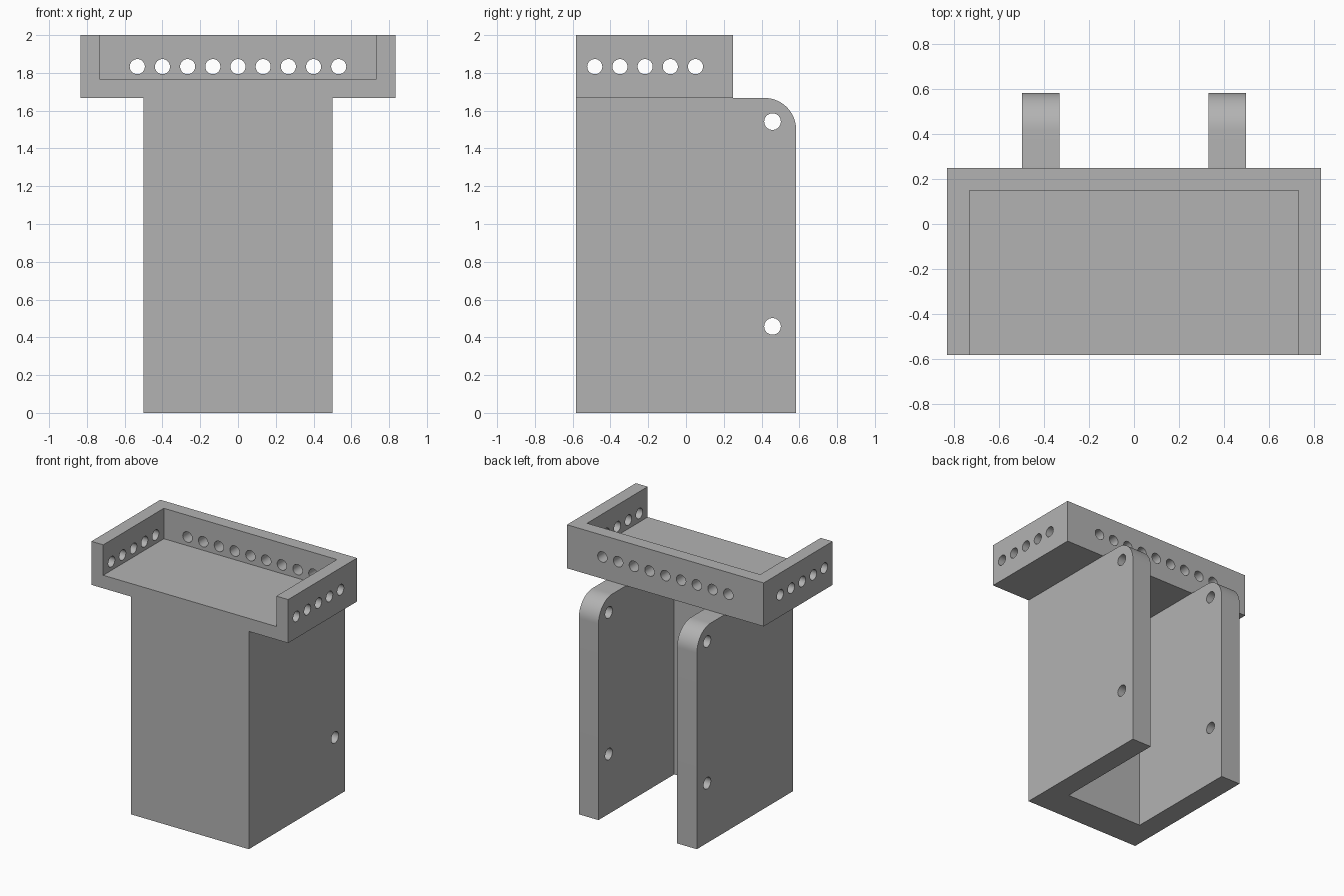
import bpy, bmesh
from math import radians
from mathutils import Matrix, Vector

cube = bpy.data.objects.get("Cube")
if cube:
    bpy.data.objects.remove(cube, do_unlink=True)

grey = bpy.data.materials.new("plain_grey")
grey.use_nodes = True
grey.diffuse_color = (0.45, 0.45, 0.45, 1)
grey.node_tree.nodes["Principled BSDF"].inputs["Base Color"].default_value = (0.45, 0.45, 0.45, 1)


def make(name, bm):
    bmesh.ops.recalc_face_normals(bm, faces=bm.faces)
    mesh = bpy.data.meshes.new(name)
    bm.to_mesh(mesh)
    bm.free()
    mesh.materials.append(grey)
    obj = bpy.data.objects.new(name, mesh)
    bpy.context.collection.objects.link(obj)
    return obj


def box(name, low, high):
    low, high = Vector(low), Vector(high)
    bm = bmesh.new()
    matrix = Matrix.Translation((low + high) / 2) @ Matrix.Diagonal((*(high - low), 1))
    bmesh.ops.create_cube(bm, size=1, matrix=matrix)
    return make(name, bm)


def drills(name, axis, radius, depth, centres):
    """Parallel cylinders along one axis, used as a single cutter."""
    bm = bmesh.new()
    turn = Matrix.Rotation(radians(90), 4, "Y" if axis == "X" else "X")
    for c in centres:
        bmesh.ops.create_cone(bm, cap_ends=True, segments=32, radius1=radius, radius2=radius,
                              depth=depth, matrix=Matrix.Translation(c) @ turn)
    return make(name, bm)


def combine(target, tool, operation):
    """Apply a boolean and discard its tool object."""
    tool.hide_render = True
    mod = target.modifiers.new(operation, "BOOLEAN")
    mod.object, mod.operation, mod.solver = tool, operation, "EXACT"
    with bpy.context.temp_override(object=target, active_object=target):
        bpy.ops.object.modifier_apply(modifier=mod.name)
    bpy.data.objects.remove(tool, do_unlink=True)


front, back, ledge = -0.583, 0.583, 1.667

# Channel column: U-shaped plan, extruded upward, open at the back
plan = [(-0.5, front), (0.5, front), (0.5, back), (0.333, back),
        (0.333, -0.333), (-0.333, -0.333), (-0.333, back), (-0.5, back)]
bm = bmesh.new()
base = bm.faces.new([bm.verts.new((x, y, 0)) for x, y in plan])
top = bmesh.ops.extrude_face_region(bm, geom=[base])["geom"]
bmesh.ops.translate(bm, vec=(0, 0, ledge), verts=[v for v in top if isinstance(v, bmesh.types.BMVert)])

# Rounded upper back corners of both side plates
corners = [e for e in bm.edges if all(v.co.y > 0.5 and v.co.z > 1 for v in e.verts)]
bmesh.ops.bevel(bm, geom=corners, offset=0.167, segments=16, profile=0.5, affect="EDGES")
bracket = make("tray_bracket", bm)

# Mounting holes through the side plates
combine(bracket, drills("mount_drills", "X", 0.044, 2,
                        [(0, 0.458, z) for z in (0.458, 1.542)]), "DIFFERENCE")

# Tray with an open front
tray = box("tray", (-0.833, front, ledge), (0.833, 0.25, 2))
combine(tray, box("tray_hollow", (-0.733, -1, 1.767), (0.733, 0.15, 2.2)), "DIFFERENCE")

# Rows of holes in the back wall and the two end walls
combine(tray, drills("back_drills", "Y", 0.04, 0.3,
                     [((i - 4) * 0.1333, 0.2, 1.833) for i in range(9)]), "DIFFERENCE")
combine(tray, drills("end_drills", "X", 0.04, 2,
                     [(0, -0.483 + i * 0.1333, 1.833) for i in range(5)]), "DIFFERENCE")
combine(bracket, tray, "UNION")

# Smooth round parts, crisp edges
bpy.ops.object.select_all(action="DESELECT")
bracket.select_set(True)
bpy.context.view_layer.objects.active = bracket
bpy.ops.object.shade_smooth_by_angle(angle=radians(30))
